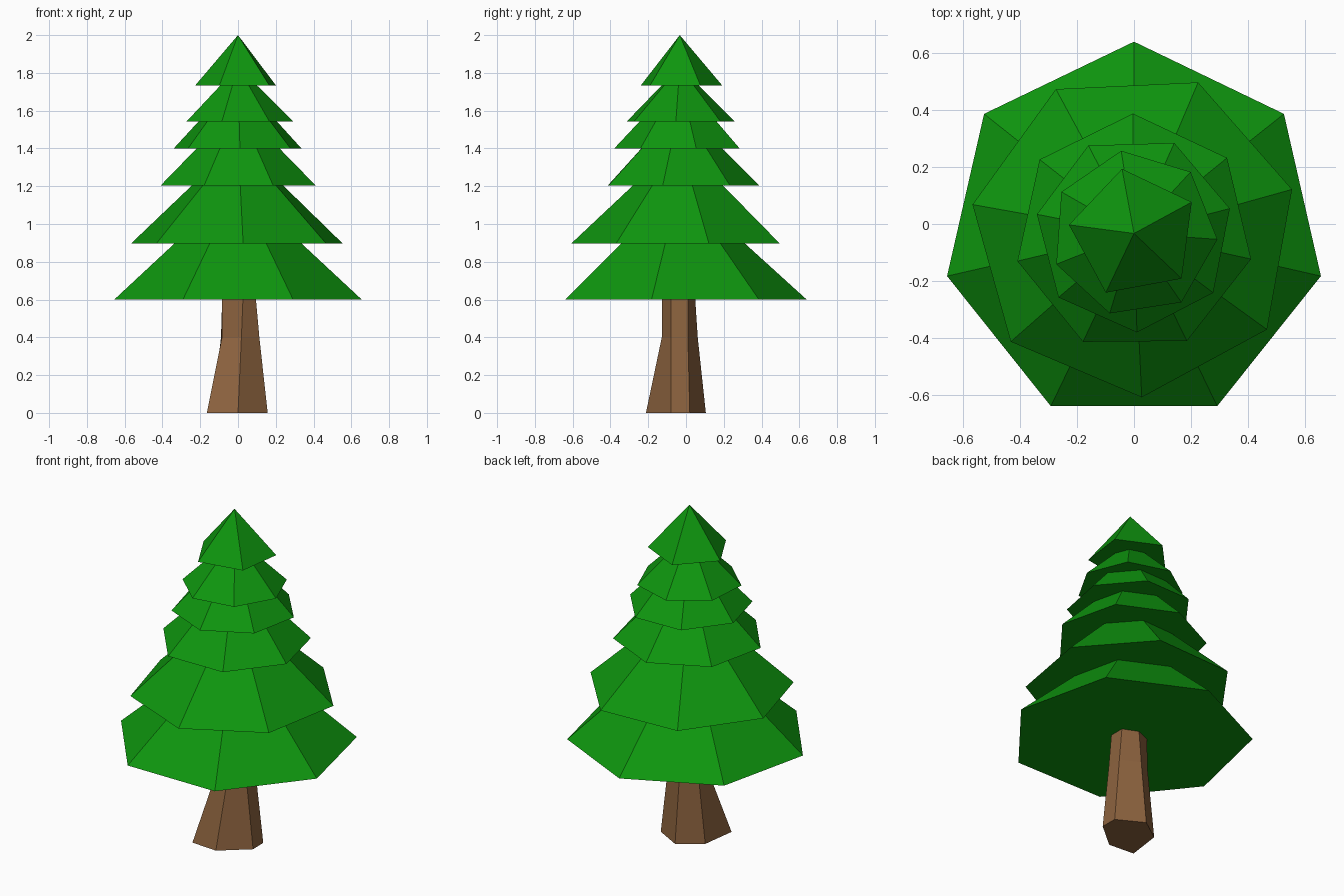
import bpy
import bmesh
from math import radians, cos, sin, pi

if "Cube" in bpy.data.objects:
    bpy.data.objects.remove(bpy.data.objects["Cube"])


def material(name, rgb):
    m = bpy.data.materials.new(name)
    m.diffuse_color = (*rgb, 1)
    m.use_nodes = True
    m.node_tree.nodes["Principled BSDF"].inputs["Base Color"].default_value = m.diffuse_color
    return m


def loft(name, rings, mat, apex=None):
    """Bridge rings of points, cap the bottom, close with an apex or a cap."""
    bm = bmesh.new()
    rows = [[bm.verts.new(p) for p in ring] for ring in rings]
    n = len(rows[0])
    for a, b in zip(rows, rows[1:]):
        for i in range(n):
            j = (i + 1) % n
            bm.faces.new((a[i], a[j], b[j], b[i]))
    bm.faces.new(rows[0][::-1])
    if apex:
        tip = bm.verts.new(apex)
        for i in range(n):
            bm.faces.new((rows[-1][i], rows[-1][(i + 1) % n], tip))
    else:
        bm.faces.new(rows[-1])
    bmesh.ops.recalc_face_normals(bm, faces=bm.faces)
    me = bpy.data.meshes.new(name)
    bm.to_mesh(me)
    bm.free()
    me.materials.append(mat)
    ob = bpy.data.objects.new(name, me)
    bpy.context.collection.objects.link(ob)


green = material("needles", (0.0045, 0.305, 0.0045))
brown = material("bark", (0.26, 0.122, 0.048))
CY = -0.033

# Trunk: irregular flared hexagonal foot, narrowing to a long straight stem
foot = [(-.165, -.20), (0, -.212), (.157, -.08), (.155, .02), (0, .105), (-.136, .01)]
knee = [(-.085, -.085), (.018, -.128), (.113, -.08), (.113, .01), (0, .062), (-.09, .01)]
stem = [(-.084, -.08), (.026, -.128), (.095, -.08), (.095, .01), (.005, .049), (-.084, .01)]
top = [(-.079, -.076), (0, -.12), (.075, -.075), (.075, .015), (0, .06), (-.079, .016)]
loft("trunk", [[(x, y, z) for x, y in ring] for ring, z in
               ((foot, 0), (knee, .40), (stem, .6), (top, 1.868))], brown)

# Branch tiers: sides, radius, base height, cone height, angle of first corner
tiers = [
    (7, .672, .60, .61, 90),
    (7, .575, .897, .54, 67),
    (7, .42, 1.205, .42, 90.5),
    (7, .347, 1.40, .37, 66),
    (7, .293, 1.543, .29, 98.8),
    (5, .23, 1.732, .268, 100.5),
]
for k, (n, r, z, h, ang) in enumerate(tiers, 1):
    ring = [(r * cos(radians(ang) + 2 * pi * i / n),
             CY + r * sin(radians(ang) + 2 * pi * i / n), z) for i in range(n)]
    loft(f"branch_tier_{k}", [ring], green, apex=(0, CY, z + h))
